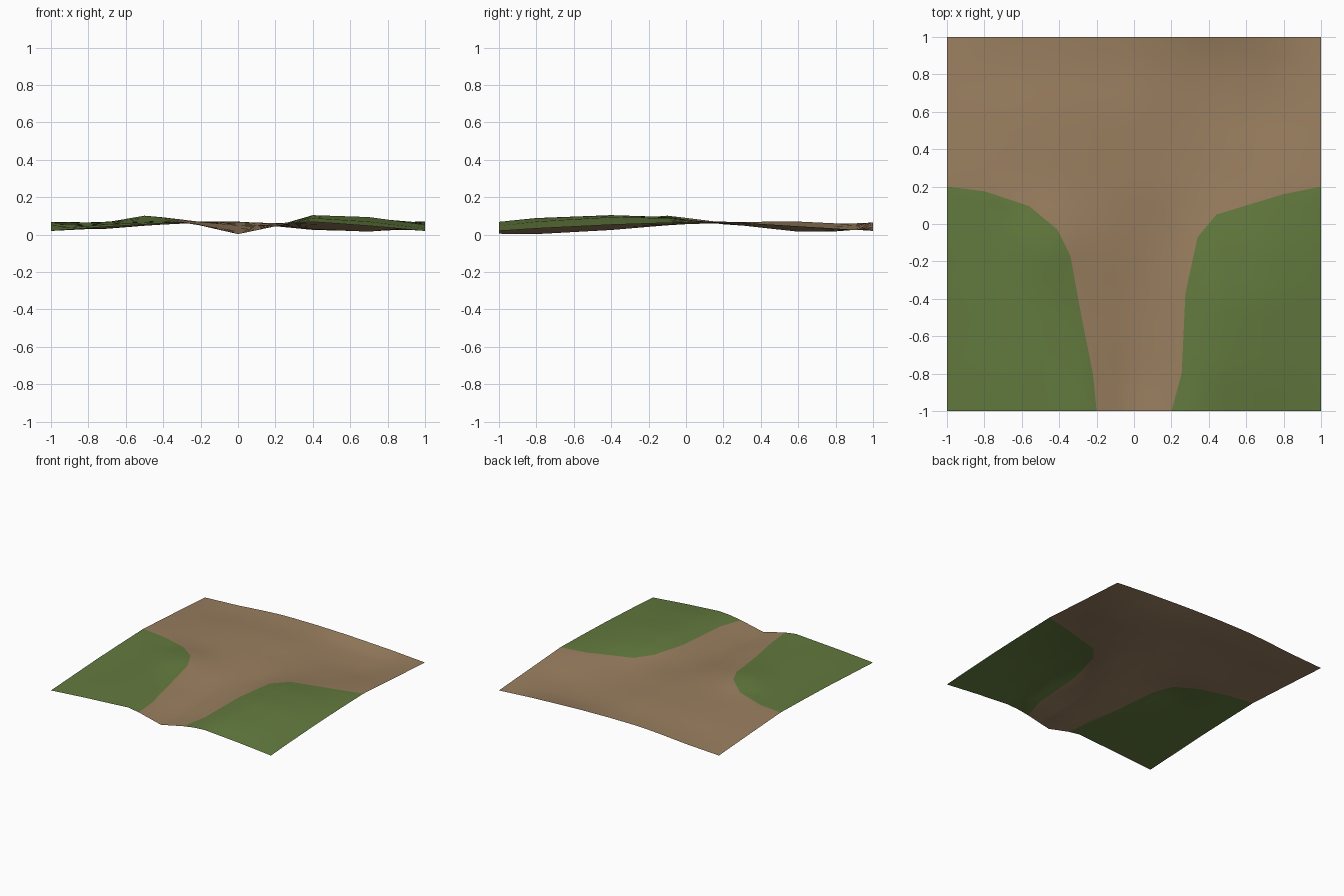
import bpy
from mathutils import Vector
from mathutils.geometry import delaunay_2d_cdt, intersect_point_line

if "Cube" in bpy.data.objects:
    bpy.data.objects.remove(bpy.data.objects["Cube"])

# Edges between grass and dirt path, ordered by x
LEFT = [(-1, .2), (-.8, .175), (-.56, .095), (-.41, -.03), (-.34, -.17),
        (-.28, -.5), (-.22, -.8), (-.2, -1)]
RIGHT = [(.2, -1), (.255, -.8), (.275, -.37), (.34, -.07), (.44, .05),
         (.8, .16), (1, .2)]

# Coarse relief: heights at x stations (columns) and y stations (rows)
XS = [-1, -.7, -.45, -.27, 0, .25, .38, .7, 1]
YS = [-1, -.8, -.4, -.1, .2, .6, .85, 1]
H = [[.02, .043, .058, .07, .005, .058, .07, .047, .02],
     [.03, .055, .066, .065, .003, .055, .09, .07, .033],
     [.05, .062, .08, .06, .025, .06, .105, .094, .053],
     [.06, .067, .11, .075, .05, .055, .095, .088, .063],
     [.068, .065, .065, .065, .068, .06, .055, .06, .07],
     [.045, .05, .06, .07, .07, .045, .03, .016, .045],
     [.03, .03, .05, .058, .058, .04, .025, .018, .03],
     [.02, .035, .055, .065, .065, .06, .055, .04, .02]]


def locate(stations, v):
    for i in range(len(stations) - 2):
        if v < stations[i + 1]:
            break
    else:
        i = len(stations) - 2
    t = (v - stations[i]) / (stations[i + 1] - stations[i])
    return i, min(max(t, 0), 1)


def height(x, y):
    i, s = locate(XS, x)
    j, t = locate(YS, y)
    low = H[j][i] * (1 - s) + H[j][i + 1] * s
    high = H[j + 1][i] * (1 - s) + H[j + 1][i + 1] * s
    return low * (1 - t) + high * t


def is_grass(x, y):
    for line in (LEFT, RIGHT):
        if line[0][0] <= x <= line[-1][0]:
            i, t = locate([p[0] for p in line], x)
            return y < line[i][1] * (1 - t) + line[i + 1][1] * t
    return False


def near_border(p):
    for line in (LEFT, RIGHT):
        for a, b in zip(line, line[1:]):
            q, t = intersect_point_line(p, Vector(a), Vector(b))
            t = min(max(t, 0), 1)
            if (p - Vector(a).lerp(Vector(b), t)).length < .035:
                return True
    return False


def material(name, rgb):
    m = bpy.data.materials.new(name)
    m.diffuse_color = (*rgb, 1)
    m.use_nodes = True
    m.node_tree.nodes["Principled BSDF"].inputs["Base Color"].default_value = m.diffuse_color
    return m


# Border points with constrained edges, filled with a regular grid
pts, edges = [], []
for line in (LEFT, RIGHT):
    n = len(pts)
    pts += [Vector(p) for p in line]
    edges += [(n + k, n + k + 1) for k in range(len(line) - 1)]
for i in range(21):
    for j in range(21):
        p = Vector((-1 + i * .1, -1 + j * .1))
        if not near_border(p):
            pts.append(p)
verts, _, faces = delaunay_2d_cdt(pts, edges, [], 0, 1e-5)[:3]

# Terrain sheet
mesh = bpy.data.meshes.new("terrain_tile")
mesh.from_pydata([(v.x, v.y, height(v.x, v.y)) for v in verts], [], faces)
mesh.materials.append(material("dirt brown", (.32, .21, .115)))
mesh.materials.append(material("grass green", (.125, .195, .048)))
for f in mesh.polygons:
    f.material_index = int(is_grass(f.center.x, f.center.y))
    f.use_smooth = True
mesh.update()
tile = bpy.data.objects.new("terrain_tile", mesh)
bpy.context.collection.objects.link(tile)
